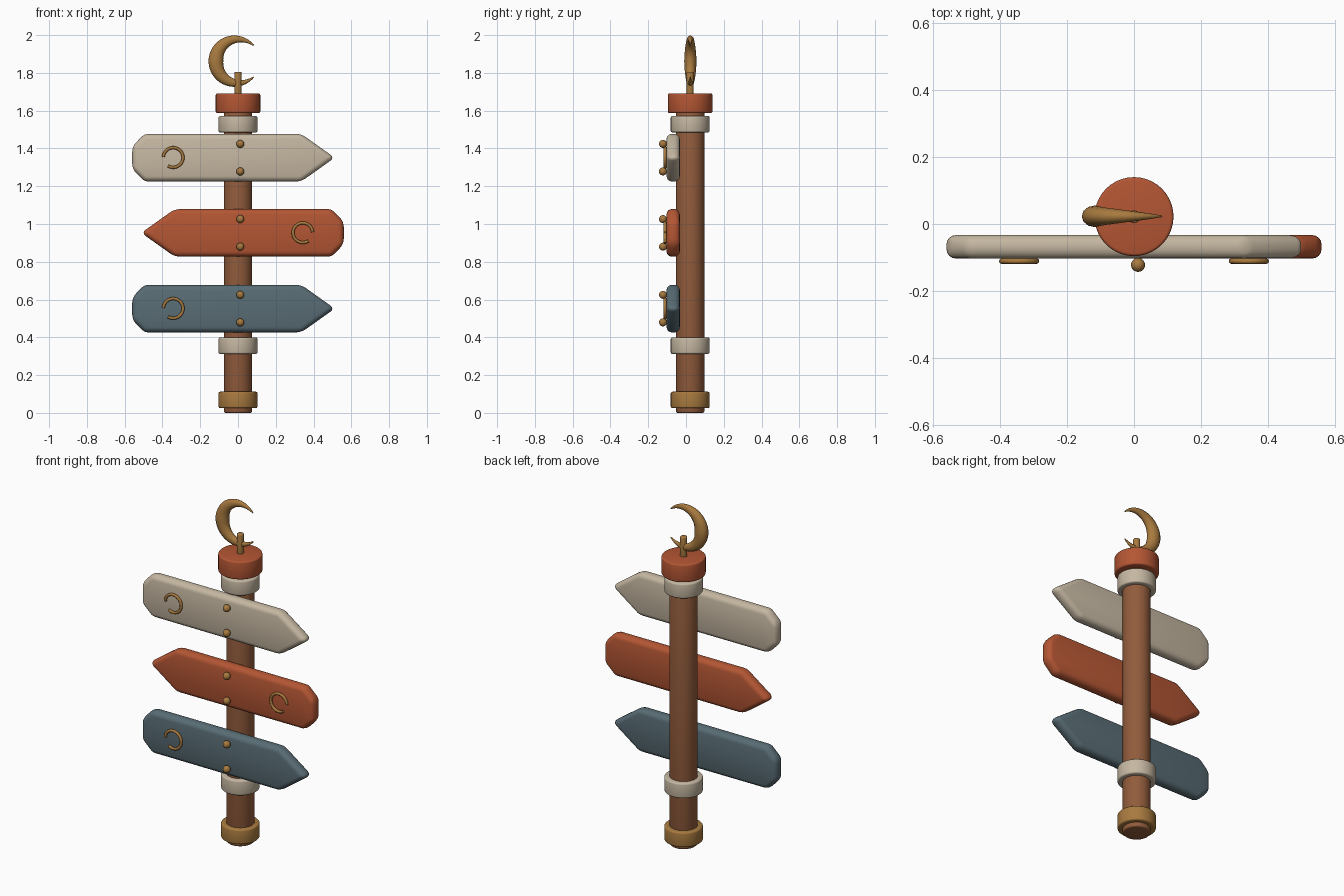
import bpy
import bmesh
from math import sin, cos, radians, pi
from mathutils import Matrix

if "Cube" in bpy.data.objects:
    bpy.data.objects.remove(bpy.data.objects["Cube"])


def material(name, rgb):
    m = bpy.data.materials.new(name)
    m.use_nodes = True
    m.diffuse_color = (*rgb, 1)
    m.node_tree.nodes["Principled BSDF"].inputs["Base Color"].default_value = (*rgb, 1)
    return m


WOOD = material("brown wood", (0.287, 0.107, 0.045))
RED = material("rust red", (0.456, 0.093, 0.034))
CREAM = material("cream", (0.56, 0.475, 0.36))
BLUE = material("slate blue", (0.098, 0.15, 0.175))
BRASS = material("brass", (0.392, 0.195, 0.05))

POST_Y = 0.022
BOARD_FRONT, BOARD_BACK = -0.103, -0.033


def smooth(obj, angle=35):
    bpy.ops.object.select_all(action='DESELECT')
    obj.select_set(True)
    bpy.context.view_layer.objects.active = obj
    bpy.ops.object.shade_smooth_by_angle(angle=radians(angle))


def finish(bm, name, mat):
    bmesh.ops.recalc_face_normals(bm, faces=bm.faces)
    mesh = bpy.data.meshes.new(name)
    bm.to_mesh(mesh)
    bm.free()
    mesh.materials.append(mat)
    obj = bpy.data.objects.new(name, mesh)
    bpy.context.collection.objects.link(obj)
    smooth(obj)
    return obj


def cylinder(name, radius, z0, z1, mat, bevel=0.009):
    bm = bmesh.new()
    bmesh.ops.create_cone(bm, cap_ends=True, segments=40, radius1=radius, radius2=radius,
                          depth=z1 - z0, matrix=Matrix.Translation((0, POST_Y, (z0 + z1) / 2)))
    rims = [e for e in bm.edges if abs(e.verts[0].co.z - e.verts[1].co.z) < 1e-5]
    bmesh.ops.bevel(bm, geom=rims, offset=bevel, segments=3, profile=0.5, affect='EDGES')
    return finish(bm, name, mat)


def ball(name, radius, location, mat):
    bm = bmesh.new()
    bmesh.ops.create_uvsphere(bm, u_segments=20, v_segments=12, radius=radius,
                              matrix=Matrix.Translation(location))
    return finish(bm, name, mat)


def tube(name, points, radii, location, mat, flatten=1.0):
    # round tube along a path in the xz plane, with a radius for each point
    data = bpy.data.curves.new(name, 'CURVE')
    data.dimensions = '3D'
    data.bevel_depth = 1.0
    data.bevel_resolution = 4
    data.use_fill_caps = True
    spline = data.splines.new('POLY')
    spline.points.add(len(points) - 1)
    for p, (x, z), r in zip(spline.points, points, radii):
        p.co = (x, 0, z, 1)
        p.radius = r
    data.materials.append(mat)
    obj = bpy.data.objects.new(name, data)
    obj.location = location
    obj.scale.y = flatten
    bpy.context.collection.objects.link(obj)
    bpy.ops.object.select_all(action='DESELECT')
    obj.select_set(True)
    bpy.context.view_layer.objects.active = obj
    bpy.ops.object.convert(target='MESH')
    smooth(bpy.context.view_layer.objects.active, 50)


def sign(name, z, side, mat):
    # arrow board with rounded edges; side = 1 points to +x
    half = [(-0.56, 0.06), (-0.495, 0.126), (0.335, 0.126)]
    outline = half + [(0.512, 0)] + [(x, -h) for x, h in reversed(half)]
    bm = bmesh.new()
    face = bm.faces.new([bm.verts.new((side * x, BOARD_FRONT, z + h)) for x, h in outline])
    ext = bmesh.ops.extrude_face_region(bm, geom=[face])
    moved = [v for v in ext["geom"] if isinstance(v, bmesh.types.BMVert)]
    bmesh.ops.translate(bm, verts=moved, vec=(0, BOARD_BACK - BOARD_FRONT, 0))
    bmesh.ops.recalc_face_normals(bm, faces=bm.faces)
    bmesh.ops.bevel(bm, geom=bm.edges[:], offset=0.028, segments=4, profile=0.5,
                    affect='EDGES', clamp_overlap=True)
    finish(bm, name + "_board", mat)

    # bolts
    for label, dz in (("upper", 0.073), ("lower", -0.073)):
        ball(f"{name}_{label}_bolt", 0.021, (0.012, -0.122, z + dz), BRASS)

    # open ring ornament
    angles = [radians(-123 + 300 * i / 36) for i in range(37)]
    points = [(side * 0.052 * cos(a), 0.052 * sin(a)) for a in angles]
    tube(name + "_ring", points, [0.008] * 37, (side * -0.343, -0.111, z + 0.001), BRASS)


# post and its collars
cylinder("post", 0.075, 0.0, 1.62, WOOD)
cylinder("foot_band", 0.103, 0.025, 0.112, BRASS)
cylinder("lower_collar", 0.103, 0.312, 0.4, CREAM)
cylinder("upper_collar", 0.103, 1.485, 1.572, CREAM)
cylinder("top_cap", 0.118, 1.587, 1.692, RED)
cylinder("finial_stem", 0.019, 1.67, 1.806, BRASS, 0.006)

# sign boards
sign("top_sign", 1.351, 1, CREAM)
sign("middle_sign", 0.953, -1, RED)
sign("bottom_sign", 0.552, 1, BLUE)

# crescent finial, thick at the left and tapering to both tips
path, widths = [], []
for i in range(49):
    t = i / 24 - 1
    taper = abs(t) ** 1.5
    a = pi - t * radians(140)
    reach = 0.1 + 0.03 * taper
    path.append((reach * cos(a), reach * sin(a)))
    widths.append(0.039 - 0.036 * taper)
tube("crescent", path, widths, (-0.017, POST_Y + 0.001, 1.862), BRASS, 0.83)
